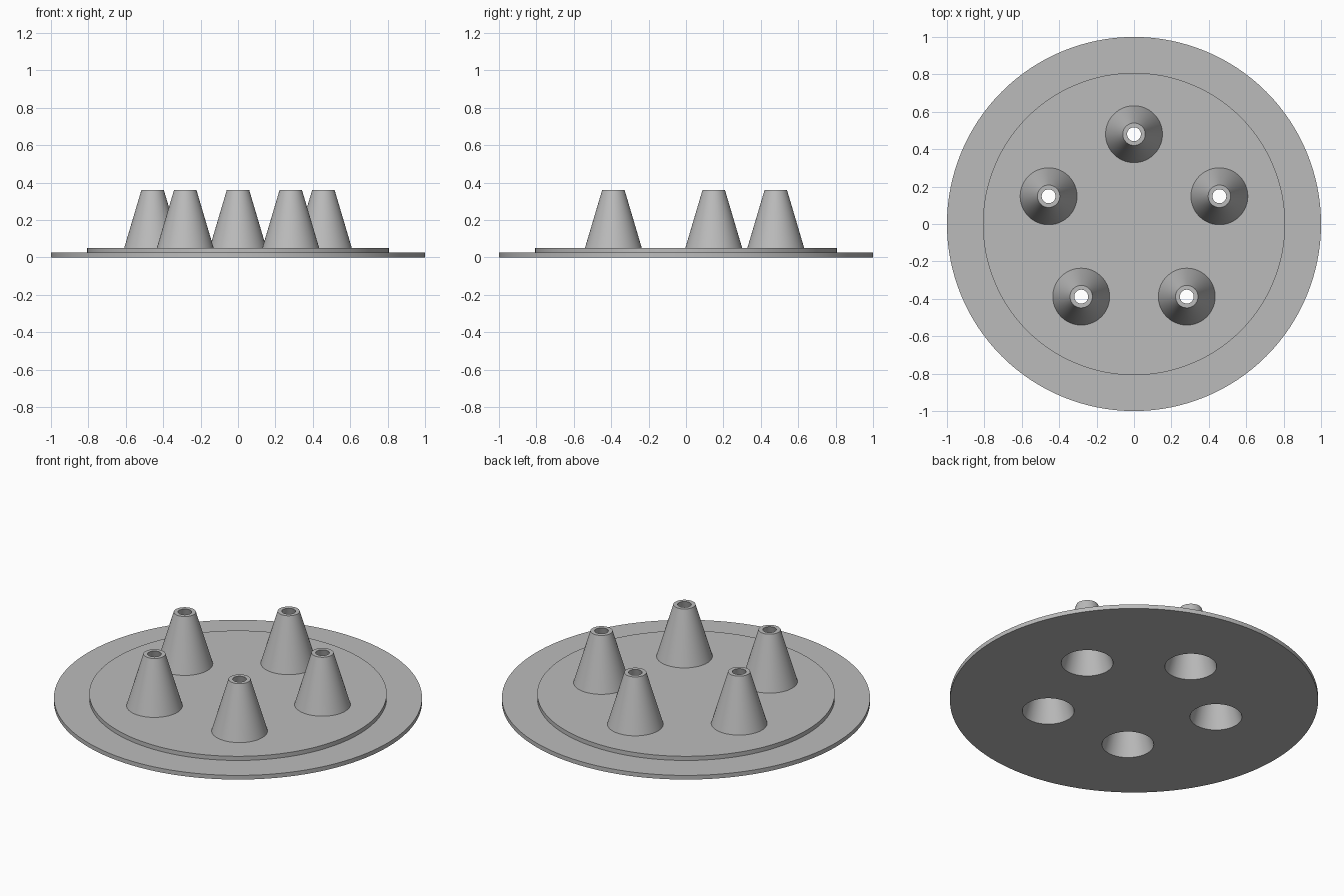
import bpy, bmesh, math

if "Cube" in bpy.data.objects:
    bpy.data.objects.remove(bpy.data.objects["Cube"])

SEG = 96
grey = bpy.data.materials.new("light_grey")
grey.diffuse_color = (0.5, 0.5, 0.5, 1)
grey.use_nodes = True
grey.node_tree.nodes["Principled BSDF"].inputs["Base Color"].default_value = grey.diffuse_color


def lathe(name, profile, centres, seg):
    """Closed solids turned from (radius, z) profiles, one at each centre."""
    bm = bmesh.new()
    for cx, cy in centres:
        rings = [[bm.verts.new((cx + r * math.cos(2 * math.pi * i / seg),
                                cy + r * math.sin(2 * math.pi * i / seg), z))
                  for i in range(seg)] for r, z in profile]
        for a, b in zip(rings, rings[1:]):
            for i in range(seg):
                j = (i + 1) % seg
                bm.faces.new((a[i], a[j], b[j], b[i]))
        bm.faces.new(rings[0][::-1])
        bm.faces.new(rings[-1])
    bmesh.ops.recalc_face_normals(bm, faces=bm.faces)
    me = bpy.data.meshes.new(name)
    bm.to_mesh(me)
    bm.free()
    me.materials.append(grey)
    ob = bpy.data.objects.new(name, me)
    bpy.context.collection.objects.link(ob)
    return ob


def combine(target, tool, operation):
    """Apply a boolean and remove the tool object."""
    mod = target.modifiers.new(operation.lower(), 'BOOLEAN')
    mod.operation = operation
    mod.solver = 'EXACT'
    mod.object = tool
    bpy.context.view_layer.objects.active = target
    bpy.ops.object.modifier_apply(modifier=mod.name)
    bpy.data.objects.remove(tool)


# five spouts evenly spaced around the centre
spots = [(0.48 * math.cos(math.radians(90 + 72 * k)),
          0.48 * math.sin(math.radians(90 + 72 * k))) for k in range(5)]

# stepped round plate
plate = lathe("spouted_plate",
              [(1, 0), (1, 0.025), (0.808, 0.025), (0.808, 0.05)], [(0, 0)], 128)

# tapered outer walls, starting inside the plate so they fuse with it
slope = (0.152 - 0.06) / 0.31
spouts = lathe("spouts", [(0.152 + slope * 0.02, 0.03), (0.06, 0.36)], spots, SEG)
combine(plate, spouts, 'UNION')

# tapered bores open at both ends
taper = (0.141 - 0.037) / 0.36
bores = lathe("bores", [(0.141 + taper * 0.05, -0.05),
                        (0.037 - taper * 0.05, 0.41)], spots, SEG)
combine(plate, bores, 'DIFFERENCE')

# smooth round walls with crisp edges
plate.select_set(True)
bpy.context.view_layer.objects.active = plate
bpy.ops.object.shade_smooth_by_angle(angle=math.radians(30))
